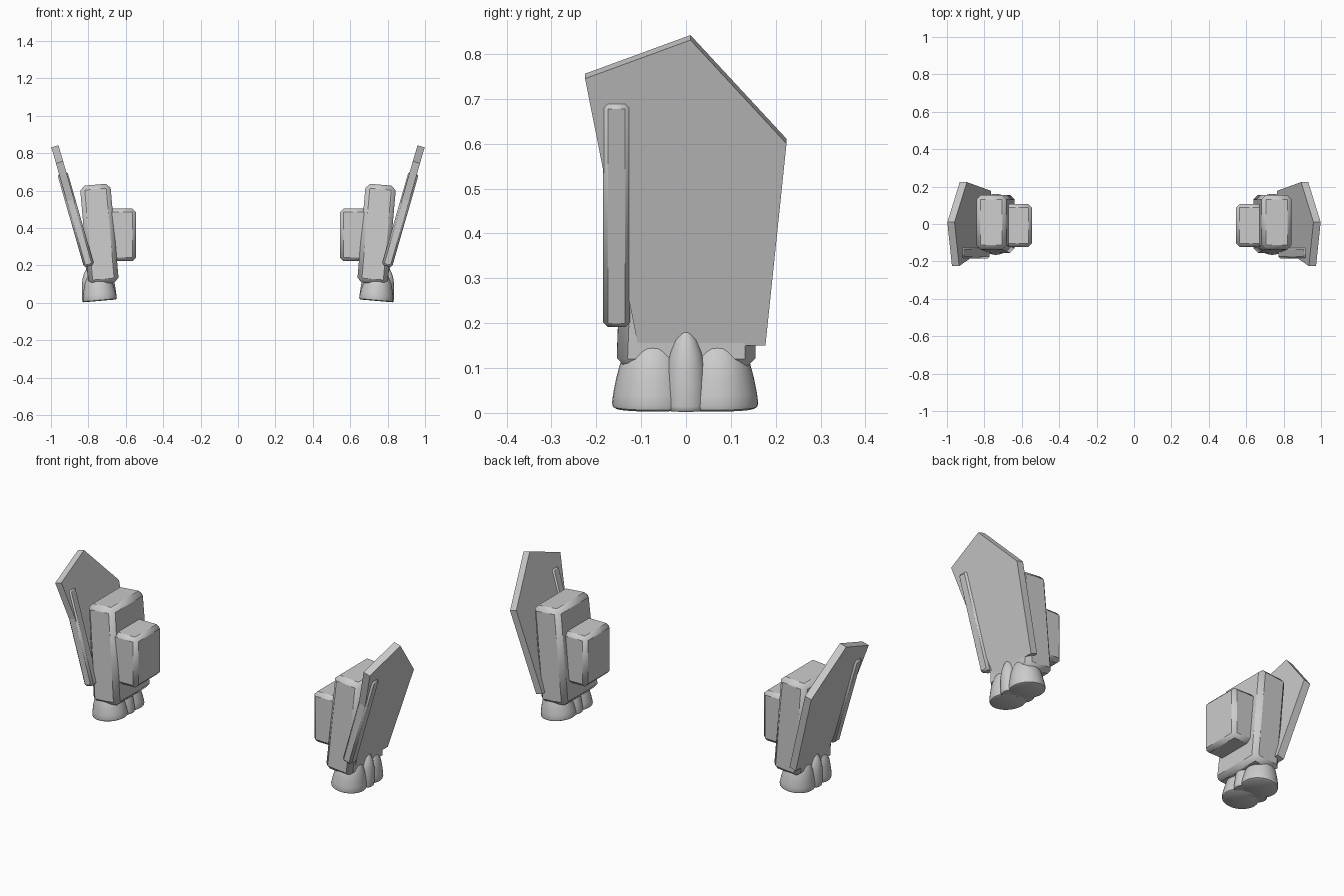
import bpy, bmesh, math
from mathutils import Matrix, Vector

if "Cube" in bpy.data.objects:
    bpy.data.objects.remove(bpy.data.objects["Cube"], do_unlink=True)

grey = bpy.data.materials.new("plain_grey")
grey.use_nodes = True
grey.diffuse_color = (0.6, 0.6, 0.6, 1)
grey.node_tree.nodes["Principled BSDF"].inputs["Base Color"].default_value = (0.6, 0.6, 0.6, 1)

BODY_TILT = math.radians(5)
SHIELD_TILT = math.radians(16)


def finish(bm, name, bevel=0.0, segments=1, angle=30):
    """Turn a left-hand part into an object mirrored to the right."""
    bmesh.ops.recalc_face_normals(bm, faces=bm.faces)
    mesh = bpy.data.meshes.new(name)
    bm.to_mesh(mesh)
    bm.free()
    mesh.materials.append(grey)
    obj = bpy.data.objects.new(name, mesh)
    bpy.context.collection.objects.link(obj)
    bpy.ops.object.select_all(action="DESELECT")
    obj.select_set(True)
    bpy.context.view_layer.objects.active = obj
    bpy.ops.object.shade_smooth_by_angle(angle=math.radians(angle))
    if bevel:
        mod = obj.modifiers.new("Bevel", "BEVEL")
        mod.width = bevel
        mod.segments = segments
    obj.modifiers.new("Mirror", "MIRROR").use_clip = False
    return obj


def box(name, centre, size, tilt=0.0, bevel=0.02, top_scale=1.0, top_shift=0.0):
    bm = bmesh.new()
    bmesh.ops.create_cube(bm, size=1)
    for v in bm.verts:
        if v.co.z > 0:
            v.co.y *= top_scale
        v.co = Vector(a * b for a, b in zip(v.co, size))
        if v.co.z > 0:
            v.co.y += top_shift
    bm.transform(Matrix.Translation(centre) @ Matrix.Rotation(tilt, 4, "Y"))
    return finish(bm, name, bevel)


def lobe(name, centre, profile, sides=32):
    """Rounded, tapering foot lobe turned around the tilted leg axis."""
    bm = bmesh.new()
    points = [(0, 0)] + profile + [(0, profile[-1][1])]
    verts = [bm.verts.new((r, 0, z)) for r, z in points]
    edges = [bm.edges.new(pair) for pair in zip(verts, verts[1:])]
    bmesh.ops.spin(bm, geom=verts + edges, cent=(0, 0, 0), axis=(0, 0, 1),
                   angle=math.tau, steps=sides)
    bmesh.ops.remove_doubles(bm, verts=bm.verts, dist=0.0001)
    bm.transform(Matrix.Translation(centre) @ Matrix.Rotation(BODY_TILT, 4, "Y"))
    return finish(bm, name, angle=40)


# Leg block and the pod on its inner side
box("lower_leg", (0.741, 0, 0.367), (0.163, 0.31, 0.53), BODY_TILT, 0.024, 0.94, 0.01)
box("inner_pod", (0.625, -0.008, 0.363), (0.16, 0.23, 0.282), 0, 0.02)

# Leaning five-sided shield
outline = [(-0.225, 0.745), (0.01, 0.831), (0.224, 0.60), (0.177, 0.15), (-0.107, 0.15)]
bm = bmesh.new()
outer = [bm.verts.new((0.998 - (0.831 - z) * math.tan(SHIELD_TILT), y, z)) for y, z in outline]
face = bm.faces.new(outer)
inward = Vector((-math.cos(SHIELD_TILT), 0, math.sin(SHIELD_TILT))) * 0.04
extruded = bmesh.ops.extrude_face_region(bm, geom=[face], use_keep_orig=True)["geom"]
bmesh.ops.translate(bm, vec=inward, verts=[g for g in extruded if isinstance(g, bmesh.types.BMVert)])
finish(bm, "shield_plate")

# Rail along the front edge of the shield
box("shield_rail", (0.868, -0.155, 0.446), (0.056, 0.06, 0.52), SHIELD_TILT, 0.011)

# Foot: two large lobes, with a small one on each flank
large = [(0.082, 0), (0.089, 0.004), (0.091, 0.012), (0.088, 0.035), (0.081, 0.07),
         (0.073, 0.1), (0.055, 0.138), (0.03, 0.16)]
small = [(0.043, 0), (0.047, 0.004), (0.048, 0.012), (0.046, 0.05), (0.042, 0.1),
         (0.035, 0.13), (0.024, 0.158), (0.01, 0.178)]
for end, y in (("front", -0.074), ("back", 0.07)):
    lobe("foot_" + end + "_lobe", (0.738, y, 0.01), large)
lobe("foot_outer_lobe", (0.784, 0, 0.006), small)
lobe("foot_inner_lobe", (0.695, 0, 0.014), small)
